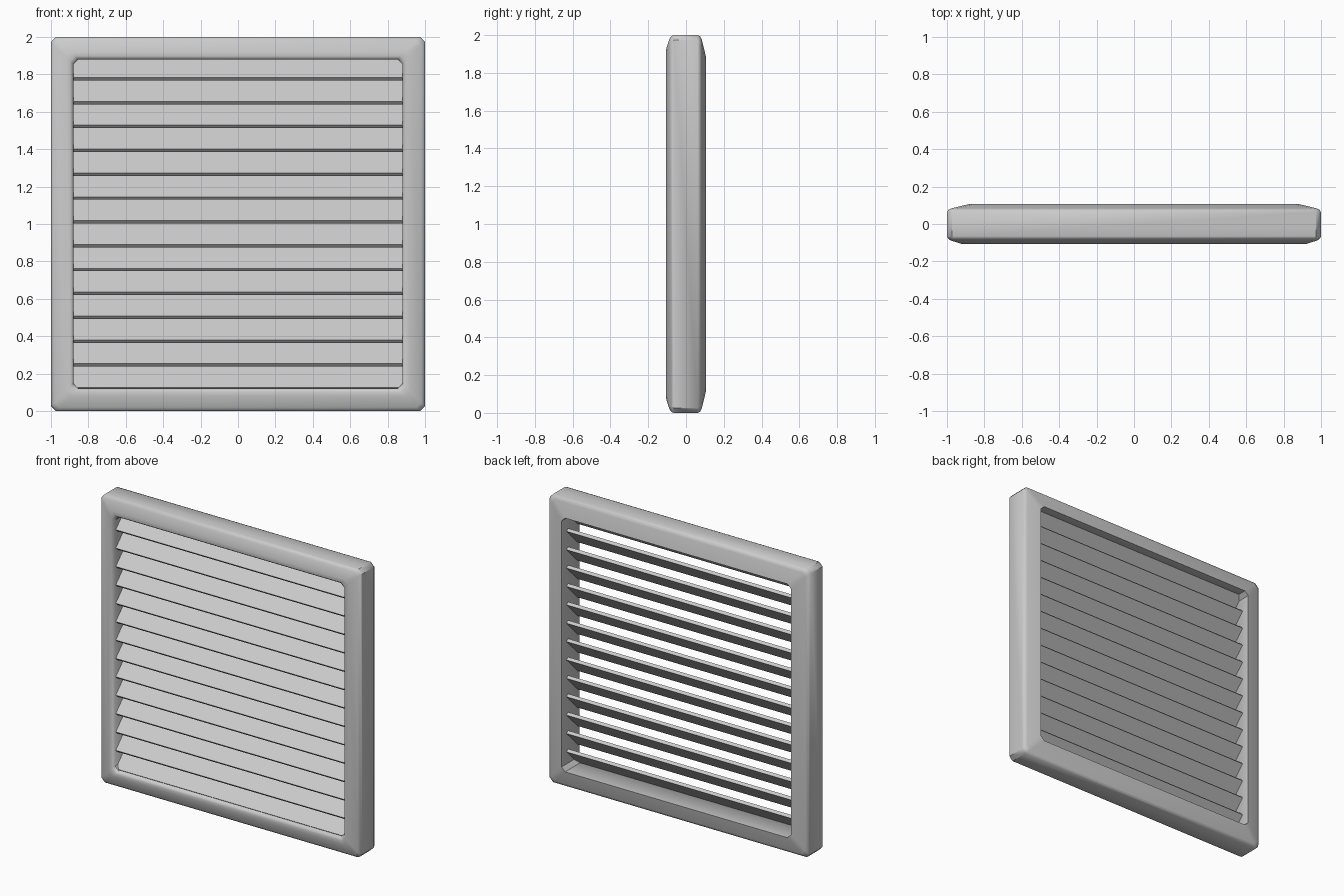
import bpy, bmesh, math

if "Cube" in bpy.data.objects:
    bpy.data.objects.remove(bpy.data.objects["Cube"])

grey = bpy.data.materials.new("light grey")
grey.diffuse_color = (0.6, 0.6, 0.6, 1)
grey.use_nodes = True
grey.node_tree.nodes["Principled BSDF"].inputs["Base Color"].default_value = grey.diffuse_color


def finish(name, bm):
    bmesh.ops.recalc_face_normals(bm, faces=bm.faces)
    me = bpy.data.meshes.new(name)
    bm.to_mesh(me)
    bm.free()
    me.materials.append(grey)
    ob = bpy.data.objects.new(name, me)
    bpy.context.collection.objects.link(ob)
    return ob


# Frame: a cross-section (half width, y) swept round a square with clipped corners
profile = [(1.0, -0.065), (0.995, -0.077), (0.98, -0.088), (0.92, -0.107),
           (0.898, -0.107), (0.889, -0.103), (0.88, -0.09), (0.88, 0.107),
           (0.975, 0.084), (0.993, 0.076), (1.0, 0.062)]
CLIP = 0.027
bm = bmesh.new()
rings = []
for r, y in profile:
    q = r - CLIP
    corners = [(r, -q), (r, q), (q, r), (-q, r), (-r, q), (-r, -q), (-q, -r), (q, -r)]
    rings.append([bm.verts.new((x, y, 1 + z)) for x, z in corners])
for i, a in enumerate(rings):
    b = rings[(i + 1) % len(rings)]
    for k in range(8):
        n = (k + 1) % 8
        bm.faces.new((a[k], a[n], b[n], b[k]))
frame = finish("frame", bm)
bpy.context.view_layer.objects.active = frame
frame.select_set(True)
bpy.ops.object.shade_smooth_by_angle(angle=math.radians(40))

# Slats: flat boards tilted 45 degrees, low edge at the front
COUNT, PITCH, LENGTH, THICK = 14, 0.1275, 0.17, 0.022
c = math.sqrt(0.5)
section = [(0, THICK * c), (THICK * c, 0),
           ((LENGTH + THICK) * c, LENGTH * c), (LENGTH * c, (LENGTH + THICK) * c)]
for i in range(COUNT):
    bm = bmesh.new()
    z0 = 0.11 + i * PITCH
    ends = [[bm.verts.new((x, -0.083 + y, z0 + z)) for y, z in section]
            for x in (-0.883, 0.883)]
    for k in range(4):
        n = (k + 1) % 4
        bm.faces.new((ends[0][k], ends[0][n], ends[1][n], ends[1][k]))
    bm.faces.new(ends[0])
    bm.faces.new(ends[1])
    finish(f"slat_{i + 1}", bm)
